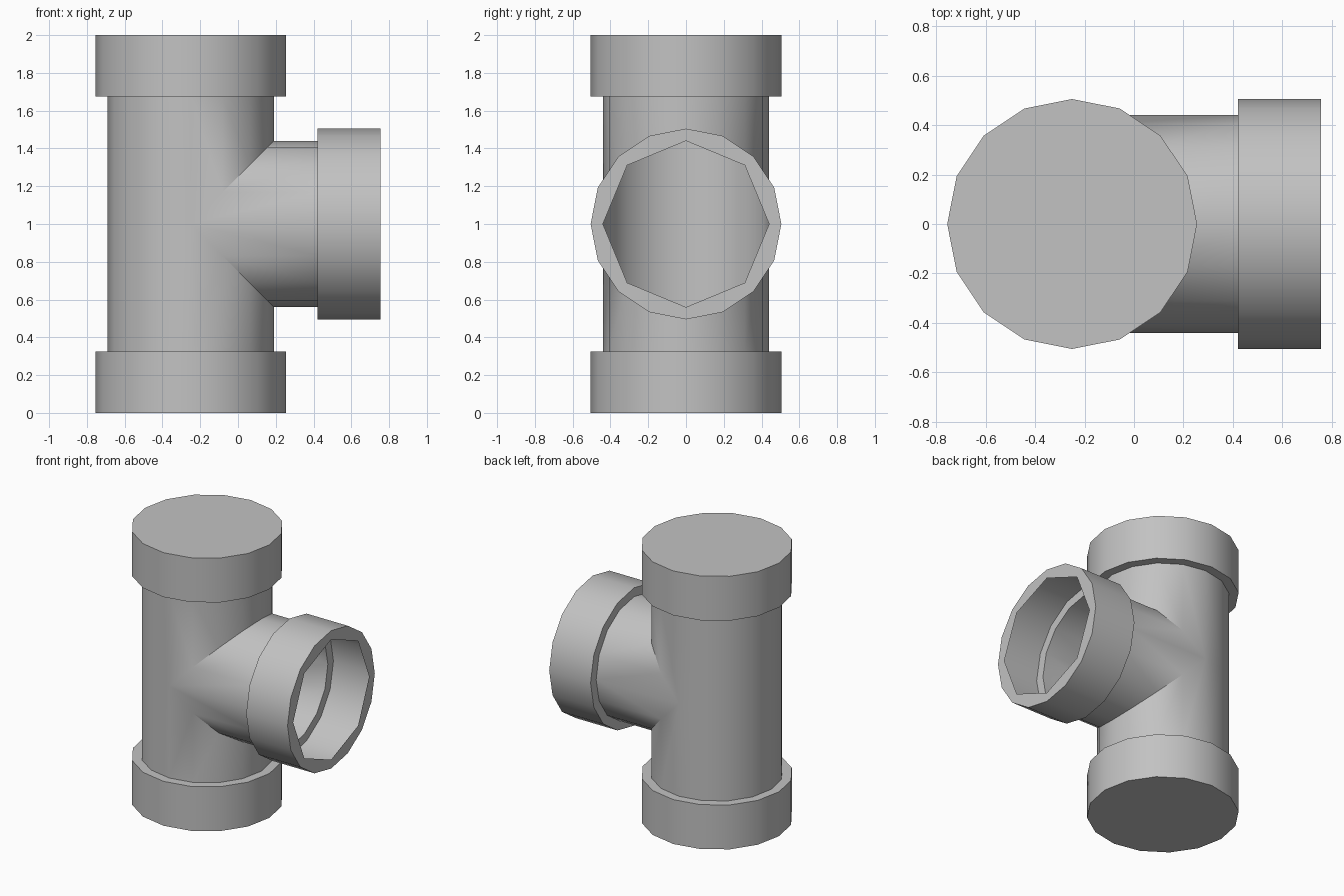
import bpy, bmesh
from math import cos, sin, pi, radians

if "Cube" in bpy.data.objects:
    bpy.data.objects.remove(bpy.data.objects["Cube"])

SIDES = 16
PIPE_R, COLLAR_R = 0.44, 0.505
AXIS_X, MID_Z = -0.25, 1.0
LOW_Z, HIGH_Z, TOP_Z = 0.325, 1.675, 2.0
SOCKET_X, END_X = 0.42, 0.755

grey = bpy.data.materials.new("plain_grey")
grey.use_nodes = True
colour = (0.54, 0.54, 0.54, 1)
grey.diffuse_color = colour
grey.node_tree.nodes["Principled BSDF"].inputs["Base Color"].default_value = colour

ANGLES = [2 * pi * i / SIDES for i in range(SIDES)]


def upright_ring(bm, radius, z):
    return [bm.verts.new((AXIS_X + radius * cos(t), radius * sin(t), z)) for t in ANGLES]


def branch_ring(bm, radius, x, sides=SIDES):
    steps = [2 * pi * i / sides for i in range(sides)]
    return [bm.verts.new((x, radius * sin(t), MID_Z + radius * cos(t))) for t in steps]


def bridge(bm, a, b):
    for i in range(len(a)):
        j = (i + 1) % len(a)
        bm.faces.new((a[i], a[j], b[j], b[i]))


def finish(bm, name):
    bmesh.ops.remove_doubles(bm, verts=bm.verts, dist=0.0005)
    bmesh.ops.recalc_face_normals(bm, faces=bm.faces)
    mesh = bpy.data.meshes.new(name)
    bm.to_mesh(mesh)
    bm.free()
    mesh.materials.append(grey)
    obj = bpy.data.objects.new(name, mesh)
    bpy.context.collection.objects.link(obj)
    bpy.ops.object.select_all(action="DESELECT")
    obj.select_set(True)
    bpy.context.view_layer.objects.active = obj
    bpy.ops.object.shade_smooth_by_angle(angle=radians(30))


# Hollow tee: the upright and the branch meet along a mitre
bm = bmesh.new()
for sign, end_z in ((-1, LOW_Z), (1, HIGH_Z)):
    end = upright_ring(bm, PIPE_R, end_z)
    mitre = upright_ring(bm, PIPE_R, MID_Z)
    for v, t in zip(mitre, ANGLES):
        v.co.z += sign * max(0, PIPE_R * cos(t))
    bridge(bm, end, mitre)
    # Half of the branch starts from this mitre
    front = [i % SIDES for i in range(-SIDES // 4, SIDES // 4 + 1)]
    mouth = [bm.verts.new((SOCKET_X, mitre[i].co.y, mitre[i].co.z)) for i in front]
    for k in range(len(front) - 1):
        bm.faces.new((mitre[front[k]], mitre[front[k + 1]], mouth[k + 1], mouth[k]))
finish(bm, "tee_pipe")

# Closed collars at the bottom and top
for name, inner_z, outer_z in (("bottom_collar", LOW_Z, 0), ("top_collar", HIGH_Z, TOP_Z)):
    bm = bmesh.new()
    lip = upright_ring(bm, PIPE_R, inner_z)
    shoulder = upright_ring(bm, COLLAR_R, inner_z)
    rim = upright_ring(bm, COLLAR_R, outer_z)
    bridge(bm, lip, shoulder)
    bridge(bm, shoulder, rim)
    bm.faces.new(rim)
    finish(bm, name)

# Open branch collar, with an eight-sided opening in its end
bm = bmesh.new()
lip = branch_ring(bm, PIPE_R, SOCKET_X)
shoulder = branch_ring(bm, COLLAR_R, SOCKET_X)
rim = branch_ring(bm, COLLAR_R, END_X)
opening = branch_ring(bm, PIPE_R, END_X, SIDES // 2)
bridge(bm, lip, shoulder)
bridge(bm, shoulder, rim)
for k in range(SIDES // 2):
    n = (k + 1) % (SIDES // 2)
    bm.faces.new((rim[2 * k], rim[2 * k + 1], rim[2 * n], opening[n], opening[k]))
finish(bm, "branch_collar")
